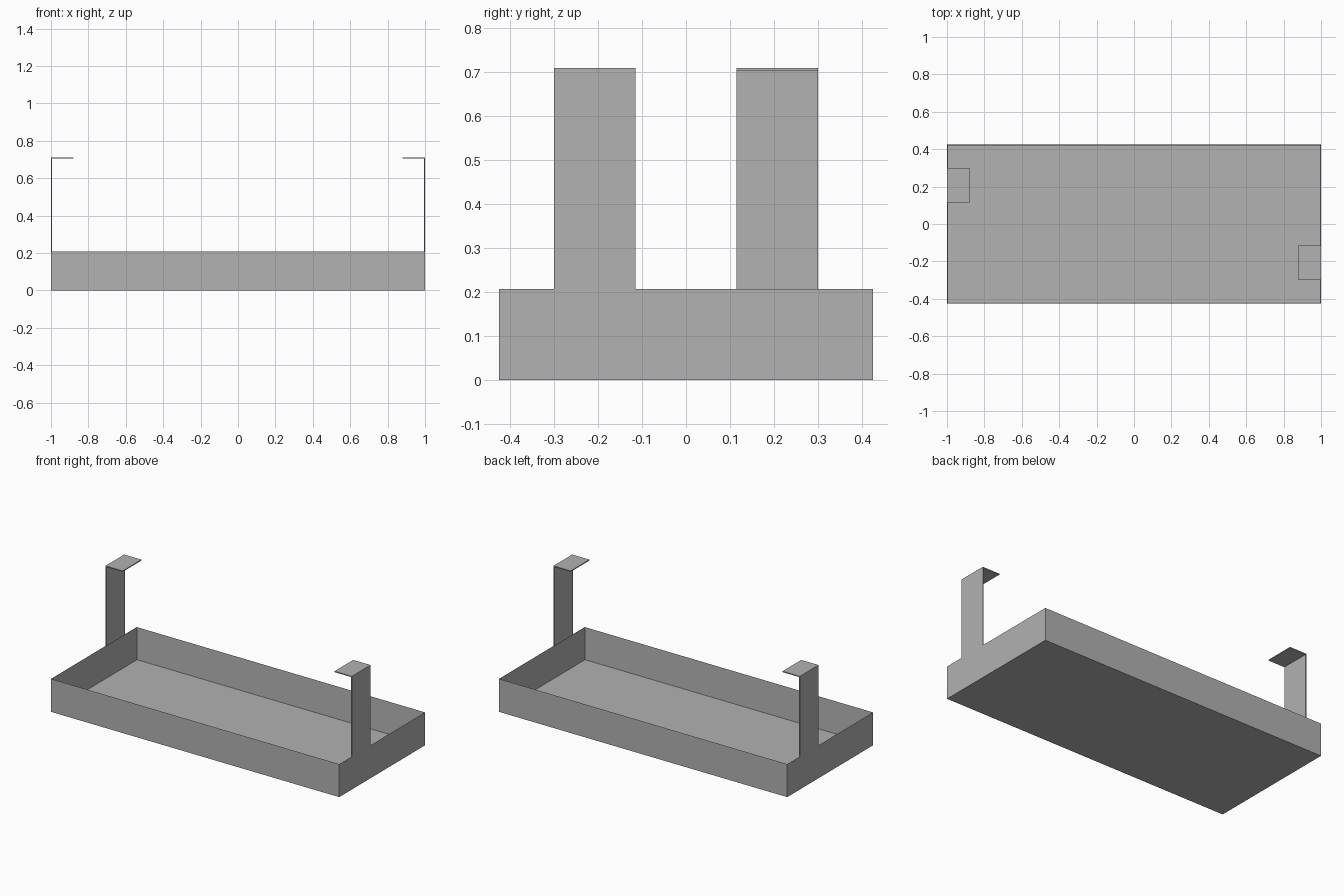
import bpy
import bmesh
from math import pi
from mathutils import Matrix

cube = bpy.data.objects.get("Cube")
if cube:
    bpy.data.objects.remove(cube, do_unlink=True)

# Sheet metal dimensions
LENGTH, WIDTH, HEIGHT = 2.0, 0.85, 0.207
SHEET = 0.006
HOOK_TOP, HOOK_REACH = 0.71, 0.12
HOOK_NEAR, HOOK_FAR = 0.115, 0.30

metal = bpy.data.materials.new("grey_metal")
metal.use_nodes = True
grey = (0.445, 0.445, 0.445, 1)
metal.diffuse_color = grey
metal.node_tree.nodes["Principled BSDF"].inputs["Base Color"].default_value = grey


def finish(name, bm):
    bmesh.ops.recalc_face_normals(bm, faces=bm.faces)
    mesh = bpy.data.meshes.new(name)
    bm.to_mesh(mesh)
    bm.free()
    mesh.materials.append(metal)
    obj = bpy.data.objects.new(name, mesh)
    bpy.context.collection.objects.link(obj)
    return obj


# Open tray: a box whose top is inset for the rim, then pushed down to the floor
bm = bmesh.new()
bmesh.ops.create_cube(bm, size=1)
bmesh.ops.scale(bm, vec=(LENGTH, WIDTH, HEIGHT), verts=bm.verts)
bmesh.ops.translate(bm, vec=(0, 0, HEIGHT / 2), verts=bm.verts)
top = max(bm.faces, key=lambda f: f.calc_center_median().z)
bmesh.ops.inset_region(bm, faces=[top], thickness=SHEET, use_even_offset=True)
for v in top.verts:
    v.co.z = SHEET
finish("tray", bm)


# Hook: an L-shaped strip rising from the end wall and bent inwards
def hook(name, turn):
    outer, inner, tip = -LENGTH / 2, -LENGTH / 2 + SHEET, -LENGTH / 2 + HOOK_REACH
    under = HOOK_TOP - SHEET
    profile = [(outer, HEIGHT), (inner, HEIGHT), (inner, under),
               (tip, under), (tip, HOOK_TOP), (outer, HOOK_TOP)]
    bm = bmesh.new()
    face = bm.faces.new([bm.verts.new((x, HOOK_NEAR, z)) for x, z in profile])
    side = bmesh.ops.extrude_face_region(bm, geom=[face])
    moved = [g for g in side["geom"] if isinstance(g, bmesh.types.BMVert)]
    bmesh.ops.translate(bm, vec=(0, HOOK_FAR - HOOK_NEAR, 0), verts=moved)
    bm.transform(Matrix.Rotation(turn, 4, "Z"))
    finish(name, bm)


hook("right_hook", 0)
hook("left_hook", pi)
